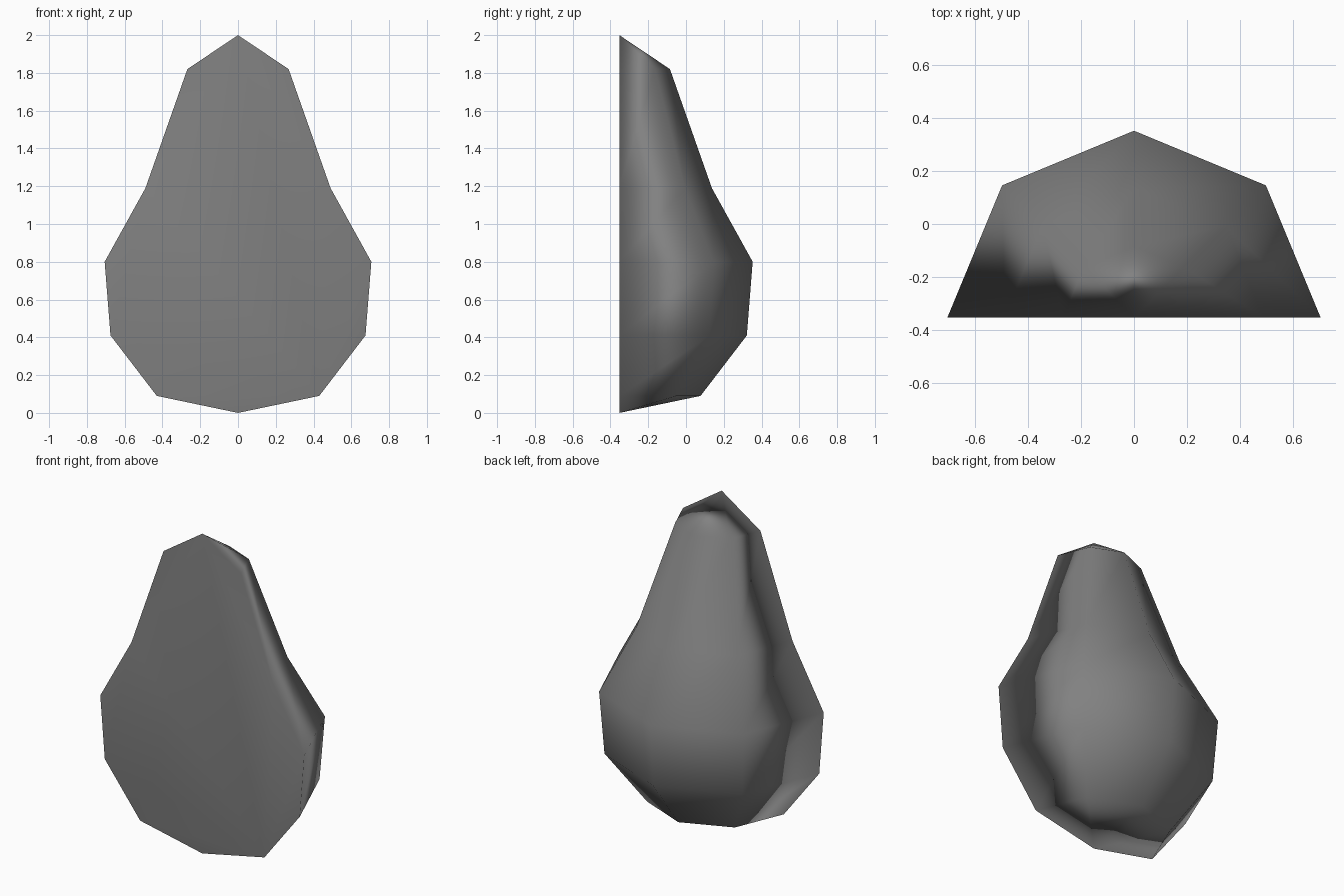
import bpy, bmesh
from math import sin, cos, pi

if "Cube" in bpy.data.objects:
    bpy.data.objects.remove(bpy.data.objects["Cube"], do_unlink=True)

# Plain grey skin
grey = bpy.data.materials.new("grey")
grey.use_nodes = True
color = (0.22, 0.22, 0.22, 1)
grey.diffuse_color = color
grey.node_tree.nodes["Principled BSDF"].inputs["Base Color"].default_value = color

# Half of an eight-sided pear: (radius, height) rings between two poles
RINGS = [(0.43, 0.09), (0.675, 0.41), (0.706, 0.8), (0.49, 1.19), (0.268, 1.82)]
CUT_Y = -0.353
STEPS = 4

bm = bmesh.new()
bottom = bm.verts.new((0, CUT_Y, 0))
top = bm.verts.new((0, CUT_Y, 2))
rings = [[bm.verts.new((r * cos(pi * i / STEPS), CUT_Y + r * sin(pi * i / STEPS), z))
          for i in range(STEPS + 1)] for r, z in RINGS]

# Rounded back
for i in range(STEPS):
    bm.faces.new((bottom, rings[0][i + 1], rings[0][i]))
    bm.faces.new((top, rings[-1][i], rings[-1][i + 1]))
    for low, high in zip(rings, rings[1:]):
        bm.faces.new((low[i], low[i + 1], high[i + 1], high[i]))

# Flat cut front
bm.faces.new([bottom] + [r[0] for r in rings] + [top] + [r[-1] for r in reversed(rings)])
bmesh.ops.recalc_face_normals(bm, faces=bm.faces)
for face in bm.faces:
    face.smooth = True

mesh = bpy.data.meshes.new("half_pear")
bm.to_mesh(mesh)
bm.free()
mesh.materials.append(grey)
pear = bpy.data.objects.new("half_pear", mesh)
bpy.context.collection.objects.link(pear)

# Large flat front dominates the shading at the rim
weighted = pear.modifiers.new("weighted_normals", "WEIGHTED_NORMAL")
weighted.mode = "FACE_AREA"
weighted.weight = 50
weighted.keep_sharp = False
